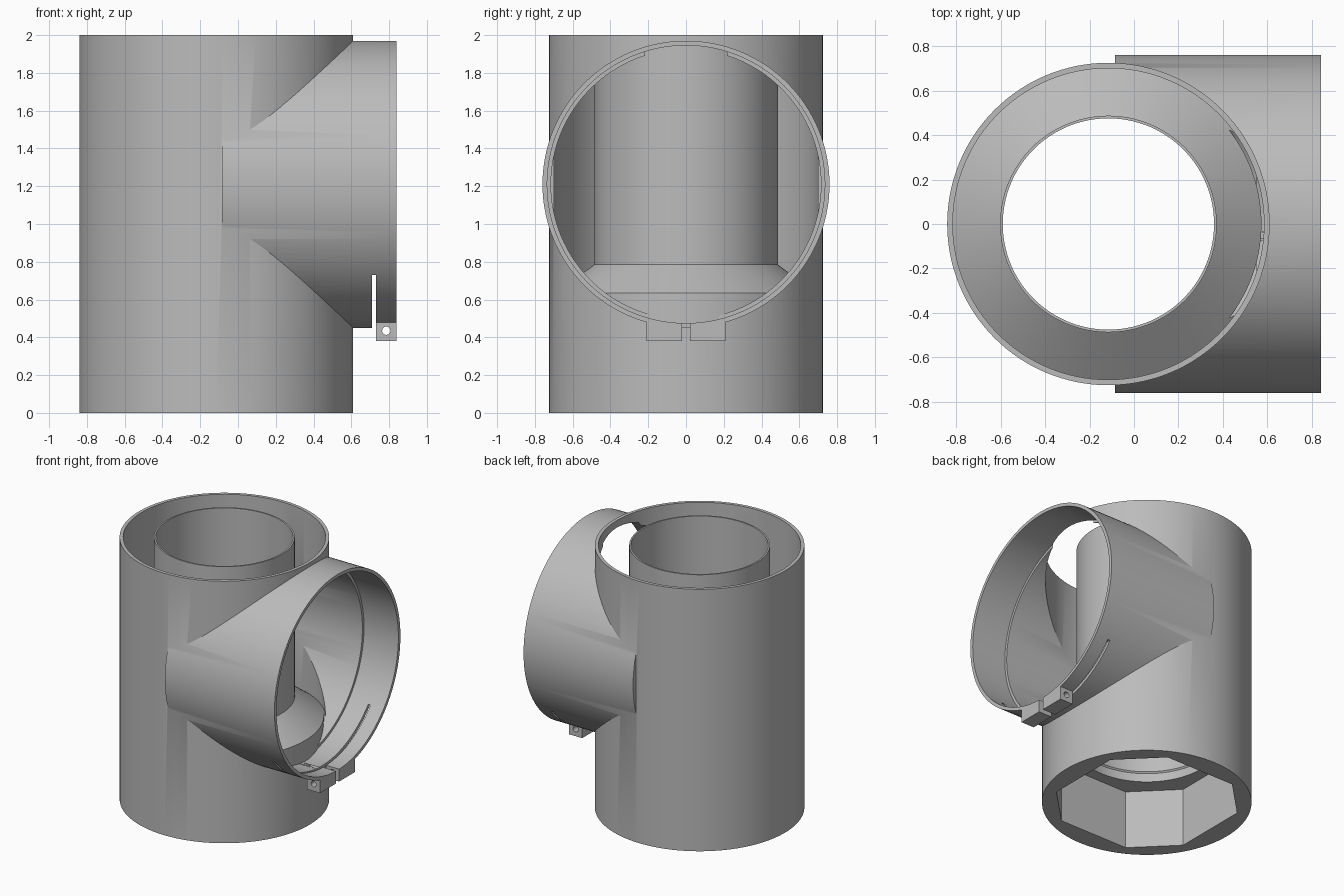
import bpy, bmesh, math
from mathutils import Matrix, Vector

cube = bpy.data.objects.get("Cube")
if cube:
    bpy.data.objects.remove(cube, do_unlink=True)

AXIS = -0.115      # x of the upright pipe's axis
BRANCH_Z = 1.21    # height of the side branch's axis

grey = bpy.data.materials.new("plain grey")
grey.use_nodes = True
grey.diffuse_color = (0.5, 0.5, 0.5, 1)
grey.node_tree.nodes["Principled BSDF"].inputs["Base Color"].default_value = (0.5, 0.5, 0.5, 1)


def finish(name, bm):
    bmesh.ops.recalc_face_normals(bm, faces=bm.faces[:])
    mesh = bpy.data.meshes.new(name)
    bm.to_mesh(mesh)
    bm.free()
    mesh.materials.append(grey)
    ob = bpy.data.objects.new(name, mesh)
    bpy.context.collection.objects.link(ob)
    return ob


def lathe(name, profile, steps=128):
    bm = bmesh.new()
    verts = [bm.verts.new((AXIS + r, 0, z)) for r, z in profile]
    edges = [bm.edges.new((v, verts[i - 1])) for i, v in enumerate(verts)]
    bmesh.ops.spin(bm, geom=verts + edges, cent=(AXIS, 0, 0), axis=(0, 0, 1),
                   angle=math.tau, steps=steps, use_merge=True)
    bmesh.ops.remove_doubles(bm, verts=bm.verts[:], dist=0.0001)
    return finish(name, bm)


def rod(name, radius, start, end, steps=128):
    """Solid cylinder between two points."""
    a, b = Vector(start), Vector(end)
    turn = (b - a).to_track_quat('Z', 'Y').to_matrix().to_4x4()
    bm = bmesh.new()
    bmesh.ops.create_cone(bm, cap_ends=True, segments=steps, radius1=radius, radius2=radius,
                          depth=(b - a).length, matrix=Matrix.Translation((a + b) / 2) @ turn)
    return finish(name, bm)


def box(name, low, high):
    a, b = Vector(low), Vector(high)
    bm = bmesh.new()
    bmesh.ops.create_cube(bm, size=1, matrix=Matrix.Translation((a + b) / 2)
                          @ Matrix.Diagonal((*(b - a), 1)))
    return finish(name, bm)


def octagon(name, half, short, low, high):
    """Square prism with cut corners."""
    bm = bmesh.new()
    ring = []
    for q in range(4):
        for side in (-short, short):
            p = Matrix.Rotation(q * math.pi / 2, 3, 'Z') @ Vector((half, side, 0))
            ring.append(bm.verts.new((AXIS + p.x, p.y, low)))
    face = bm.faces.new(ring)
    top = bmesh.ops.extrude_face_region(bm, geom=[face])["geom"]
    for v in (g for g in top if isinstance(g, bmesh.types.BMVert)):
        v.co.z = high
    return finish(name, bm)


def combine(target, tool, operation):
    mod = target.modifiers.new("combine", 'BOOLEAN')
    mod.operation = operation
    mod.solver = 'EXACT'
    mod.object = tool
    bpy.context.view_layer.update()
    deps = bpy.context.evaluated_depsgraph_get()
    mesh = bpy.data.meshes.new_from_object(target.evaluated_get(deps))
    target.modifiers.clear()
    target.data = mesh
    bpy.data.objects.remove(tool, do_unlink=True)


def core(radius):
    return rod("core", radius, (AXIS, 0, -1), (AXIS, 0, 3))


# Double-walled upright pipe with a sloping floor between the walls
pipe = lathe("double_wall_pipe", [
    (0.725, 0), (0.725, 2), (0.70, 2), (0.70, 0.625), (0.487, 0.785), (0.487, 2),
    (0.475, 2), (0.475, 0.52), (0.485, 0.51), (0.485, 0)])
combine(pipe, octagon("socket_cutter", 0.572, 0.29, -0.2, 0.445), 'DIFFERENCE')

# Side branch, trimmed to the pipe wall
branch = rod("branch", 0.76, (-0.085, 0, BRANCH_Z), (0.84, 0, BRANCH_Z))
combine(branch, core(0.712), 'DIFFERENCE')
# Clamp lugs under the mouth
for side in (-1, 1):
    ys = sorted((side * 0.02, side * 0.21))
    combine(branch, box("lug", (0.73, ys[0], 0.38), (0.84, ys[1], 0.52)), 'UNION')
combine(pipe, branch, 'UNION')

# Stepped bore through the branch and the outer wall only
for radius, start in ((0.715, -0.07), (0.735, 0.55)):
    bore = rod("bore", radius, (start, 0, BRANCH_Z), (1, 0, BRANCH_Z))
    combine(bore, core(0.688), 'DIFFERENCE')
    combine(pipe, bore, 'DIFFERENCE')

# Clamp slits and bolt hole
combine(pipe, box("ring_slit", (0.71, -1, 0.2), (0.73, 1, 0.73)), 'DIFFERENCE')
combine(pipe, box("lug_gap", (0.72, -0.02, 0.2), (1, 0.02, 0.6)), 'DIFFERENCE')
combine(pipe, rod("bolt_hole", 0.022, (0.785, -0.4, 0.435), (0.785, 0.4, 0.435), 24), 'DIFFERENCE')

# Smooth curved walls, sharp edges
bpy.ops.object.select_all(action='DESELECT')
pipe.select_set(True)
bpy.context.view_layer.objects.active = pipe
bpy.ops.object.shade_smooth_by_angle(angle=math.radians(25))
